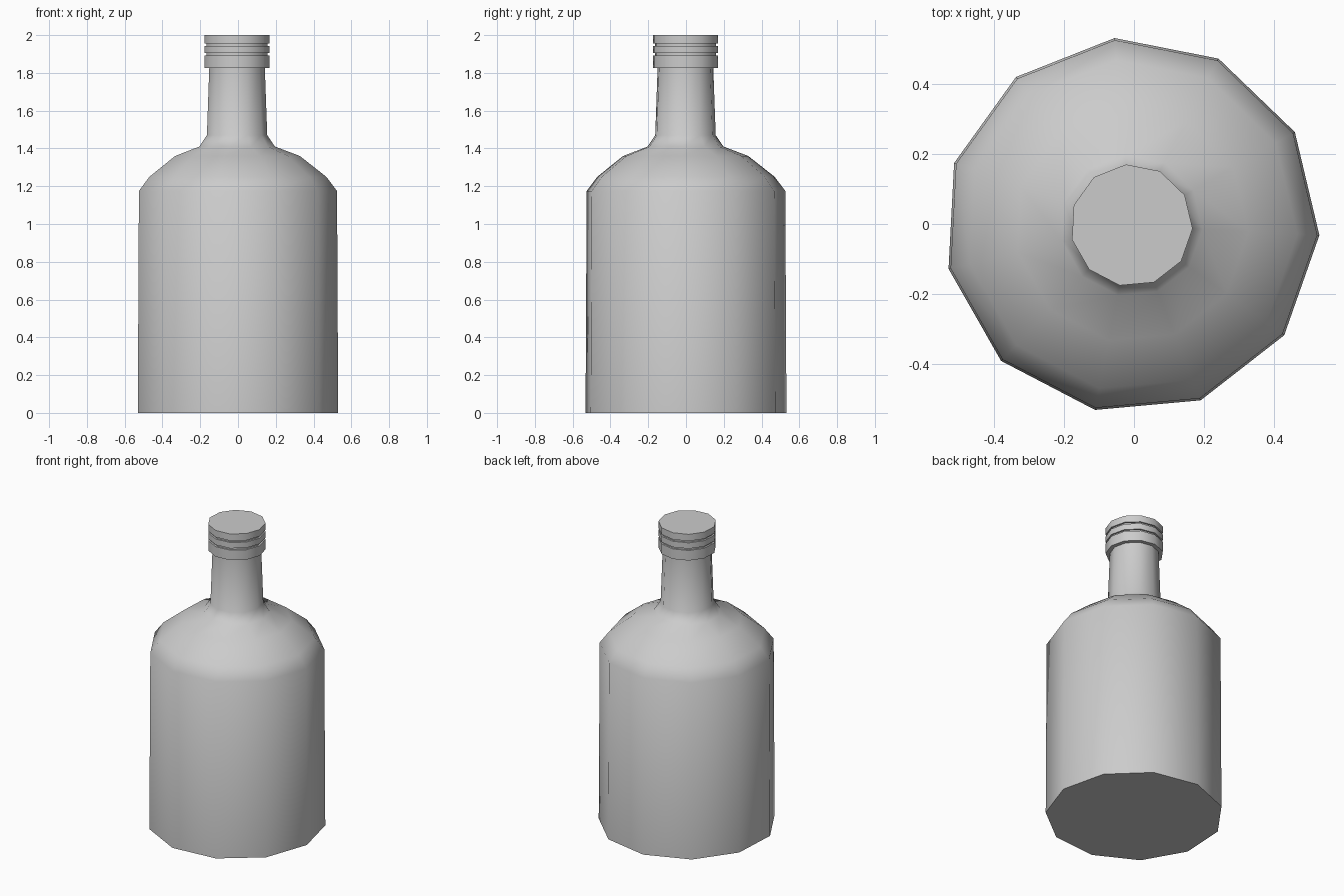
import bpy
import bmesh
import math

if "Cube" in bpy.data.objects:
    bpy.data.objects.remove(bpy.data.objects["Cube"])

SIDES = 11
TURN = math.radians(-3)
CENTRE = (-0.007, -0.004)


def lathe(name, profile):
    """Closed low-poly turning from (radius, height) points."""
    bm = bmesh.new()
    rings = []
    for r, z in profile:
        rings.append([bm.verts.new((
            CENTRE[0] + r * math.cos(TURN + 2 * math.pi * i / SIDES),
            CENTRE[1] + r * math.sin(TURN + 2 * math.pi * i / SIDES),
            z)) for i in range(SIDES)])
    for a, b in zip(rings, rings[1:]):
        for i in range(SIDES):
            j = (i + 1) % SIDES
            bm.faces.new((a[i], a[j], b[j], b[i]))
    bm.faces.new(rings[0][::-1])
    bm.faces.new(rings[-1])
    mesh = bpy.data.meshes.new(name)
    bm.to_mesh(mesh)
    bm.free()
    obj = bpy.data.objects.new(name, mesh)
    bpy.context.collection.objects.link(obj)
    bpy.ops.object.select_all(action='DESELECT')
    obj.select_set(True)
    bpy.context.view_layer.objects.active = obj
    bpy.ops.object.shade_smooth_by_angle(angle=math.radians(50))
    return obj


# Bottle: straight body, rounded shoulder, tapering neck
lathe("bottle", [(0.538, 0), (0.532, 1.175), (0.475, 1.25), (0.335, 1.36),
                 (0.203, 1.41), (0.162, 1.47), (0.149, 1.83)])

# Cap: three bands separated by narrow grooves
cap = []
for low, high in ((1.825, 1.892), (1.904, 1.943), (1.955, 2.0)):
    if cap:
        cap += [(0.164, cap[-1][1]), (0.164, low)]
    cap += [(0.175, low), (0.175, high)]
lathe("cap", cap)
